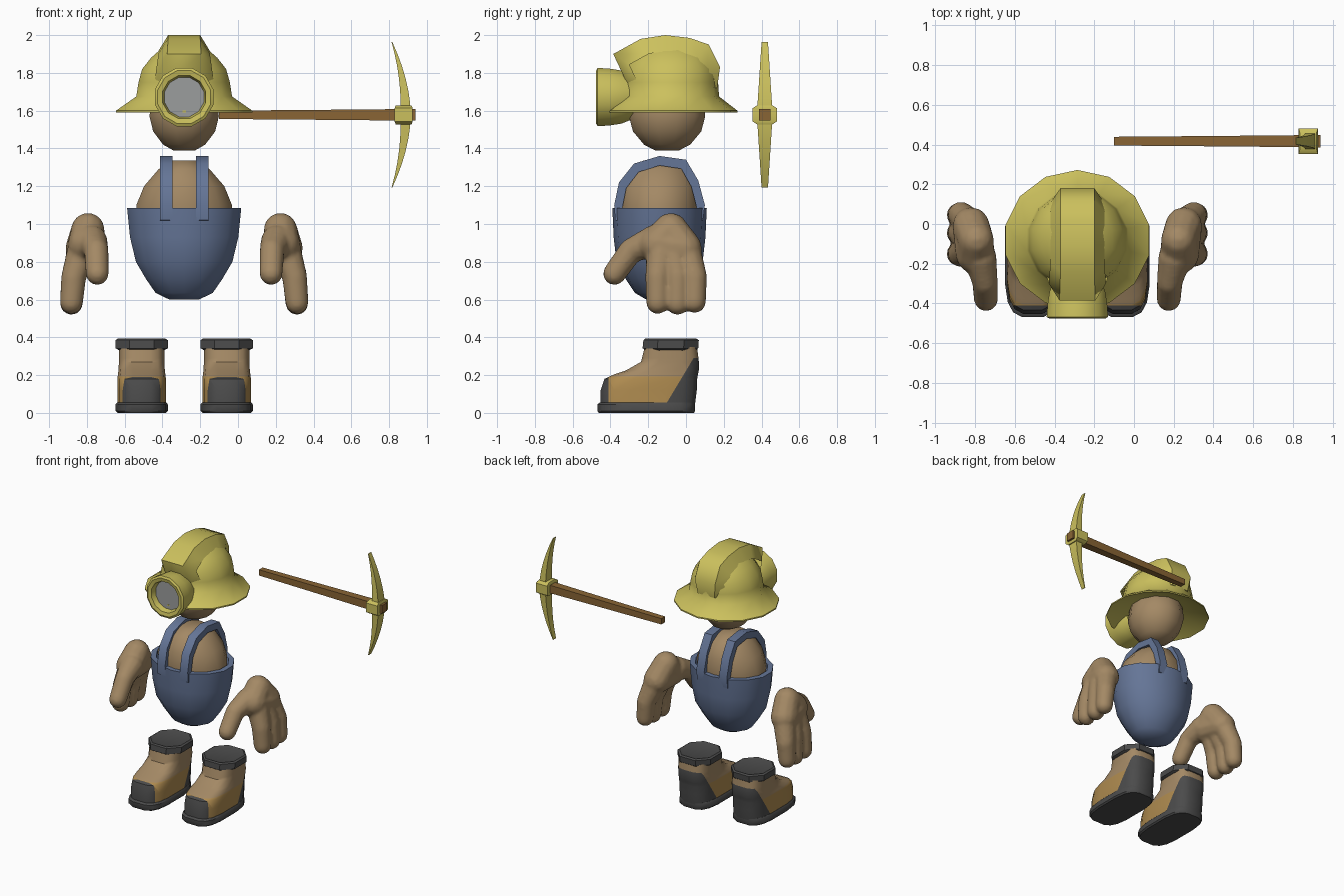
import bpy, bmesh, math
from mathutils import Vector

if "Cube" in bpy.data.objects:
    bpy.data.objects.remove(bpy.data.objects["Cube"])

CX = -0.285  # middle of the figure


def material(name, *rgb):
    m = bpy.data.materials.new(name)
    m.use_nodes = True
    m.diffuse_color = (*rgb, 1)
    m.node_tree.nodes["Principled BSDF"].inputs["Base Color"].default_value = (*rgb, 1)
    return m


yellow = material("helmet yellow", 0.60, 0.53, 0.11)
skin = material("skin tan", 0.37, 0.25, 0.13)
denim = material("denim blue", 0.13, 0.18, 0.31)
rubber = material("rubber grey", 0.07, 0.07, 0.07)
leather = material("light leather", 0.43, 0.26, 0.08)
wood = material("wood brown", 0.25, 0.13, 0.035)
glass = material("lens grey", 0.33, 0.34, 0.34)


def finish(name, bm, mats, angle=40):
    bmesh.ops.recalc_face_normals(bm, faces=bm.faces[:])
    me = bpy.data.meshes.new(name)
    bm.to_mesh(me)
    bm.free()
    for m in mats:
        me.materials.append(m)
    ob = bpy.data.objects.new(name, me)
    bpy.context.collection.objects.link(ob)
    bpy.ops.object.select_all(action="DESELECT")
    ob.select_set(True)
    bpy.context.view_layer.objects.active = ob
    bpy.ops.object.shade_smooth_by_angle(angle=math.radians(angle))
    return ob


def add_loft(bm, rings):
    """Skin a list of equal point rings and cap both ends."""
    rows = [[bm.verts.new(p) for p in r] for r in rings]
    n = len(rows[0])
    for a, b in zip(rows, rows[1:]):
        for i in range(n):
            j = (i + 1) % n
            bm.faces.new((a[i], a[j], b[j], b[i]))
    bm.faces.new(rows[0][::-1])
    bm.faces.new(rows[-1])


def loft(rings):
    bm = bmesh.new()
    add_loft(bm, rings)
    return bm


def oval(z, rx, ry, cx=CX, cy=0.0, n=12, power=1.0):
    pts = []
    for i in range(n):
        a = 2 * math.pi * (i + 0.5) / n
        c, s = math.cos(a), math.sin(a)
        pts.append((cx + rx * math.copysign(abs(c) ** power, c),
                    cy + ry * math.copysign(abs(s) ** power, s), z))
    return pts


# Head
head = [(1.39, 0.06), (1.42, 0.115), (1.49, 0.17), (1.57, 0.19), (1.66, 0.18), (1.74, 0.12)]
finish("head", loft([oval(z, r, r * 1.1, cy=-0.1) for z, r in head]), [skin])

# Helmet shell, with the hollow under its brim
shell = [(1.66, 0.20, 0.21), (1.59, 0.37, 0.352), (1.6, 0.37, 0.352), (1.675, 0.26, 0.255),
         (1.75, 0.248, 0.25), (1.82, 0.228, 0.245), (1.88, 0.18, 0.21),
         (1.94, 0.11, 0.15), (1.965, 0.05, 0.08)]
finish("helmet", loft([oval(z, rx, ry, cy=-0.08, n=14) for z, rx, ry in shell]), [yellow], 50)

# Raised crest running over the helmet from front to back
crest = [(-0.31, 1.74, 0.1), (-0.385, 1.9, 0.09), (-0.24, 1.98, 0.085), (-0.11, 2.0, 0.085),
         (0.02, 1.985, 0.085), (0.12, 1.95, 0.085), (0.18, 1.83, 0.085), (0.165, 1.72, 0.07)]
rings = []
for y, z, w in crest:
    iy, iz = -0.08 + (y + 0.08) * 0.72, 1.7 + (z - 1.7) * 0.72
    rings.append([(CX - w, y, z), (CX + w, y, z),
                  (CX + w * 1.6, iy, iz), (CX - w * 1.6, iy, iz)])
finish("helmet_crest", loft(rings), [yellow], 50)

# Lamp with a recessed lens
lamp = [(-0.28, 0.12), (-0.34, 0.145), (-0.40, 0.155), (-0.468, 0.16),
        (-0.476, 0.145), (-0.47, 0.118), (-0.43, 0.108)]
bm = loft([[(x + CX, y, z + 1.672) for x, z, _ in oval(0, r, r, cx=0)] for y, r in lamp])
bm.faces.ensure_lookup_table()
bm.faces[-1].material_index = 1
finish("helmet_lamp", bm, [yellow, glass])

# Torso
torso = [(0.95, 0.26, 0.21), (1.1, 0.262, 0.215), (1.2, 0.22, 0.205),
         (1.29, 0.14, 0.16), (1.335, 0.07, 0.09)]
finish("torso", loft([oval(z, rx, ry, cy=-0.14) for z, rx, ry in torso]), [skin])

# Overalls, with a thin turned rim
overalls = [(0.6, 0.08, 0.07), (0.635, 0.155, 0.13), (0.71, 0.208, 0.18), (0.8, 0.262, 0.228),
            (0.93, 0.294, 0.243), (1.085, 0.31, 0.25), (1.085, 0.27, 0.215), (1.0, 0.25, 0.2)]
finish("overalls", loft([oval(z, rx, ry, cy=-0.14, n=14) for z, rx, ry in overalls]), [denim])

# Shoulder straps
arch = [(-0.375, 1.02), (-0.38, 1.1), (-0.355, 1.22), (-0.275, 1.32), (-0.14, 1.36),
        (0.0, 1.34), (0.065, 1.23), (0.1, 1.1), (0.09, 1.02)]
for side, label in ((-1, "right"), (1, "left")):
    rings = []
    for y, z in arch:
        iy, iz = -0.14 + (y + 0.14) * 0.82, 1.0 + (z - 1.0) * 0.86
        a, b = CX + side * 0.062, CX + side * 0.128
        rings.append([(a, y, z), (b, y, z), (b, iy, iz), (a, iy, iz)])
    finish(label + "_strap", loft(rings), [denim])


# Hands: tapered round-ended limbs merged into one skin
def limb(bm, p0, r0, p1, r1):
    p0, p1 = Vector(p0), Vector(p1)
    turn = (p1 - p0).to_track_quat("Z", "Y")
    rings = []
    for centre, r, angles in ((p0, r0, (-80, -50, -25, 0)), (p1, r1, (0, 25, 50, 80))):
        for a in map(math.radians, angles):
            w = r * math.cos(a)
            rings.append([centre + turn @ Vector(p)
                          for p in oval(r * math.sin(a), w, w, cx=0)])
    add_loft(bm, rings)


def hand_limbs():
    wrist, thumb = (0.51, -0.08, 0.97), (0.465, -0.29, 0.86)
    yield wrist, 0.09, (0.515, -0.15, 0.89), 0.1
    yield wrist, 0.09, (0.535, -0.01, 0.87), 0.095
    yield (0.515, -0.15, 0.89), 0.1, (0.535, -0.01, 0.87), 0.095
    yield (0.49, -0.17, 0.91), 0.085, thumb, 0.066
    yield thumb, 0.066, (0.46, -0.378, 0.738), 0.062
    for y0, y1, tip in ((-0.13, -0.15, 0.585), (-0.07, -0.045, 0.58), (0.0, 0.045, 0.59)):
        yield (0.54, y0, 0.86), 0.08, (0.585, y1, 0.72), 0.067
        yield (0.585, y1, 0.72), 0.067, (0.597, y1, tip), 0.062


for side, label in ((-1, "right"), (1, "left")):
    bm = bmesh.new()
    for p0, r0, p1, r1 in hand_limbs():
        limb(bm, (CX + side * p0[0], *p0[1:]), r0, (CX + side * p1[0], *p1[1:]), r1)
    hand = finish(label + "_hand", bm, [skin], 180)
    fuse = hand.modifiers.new("fuse", "REMESH")
    fuse.mode, fuse.voxel_size, fuse.use_smooth_shade = "VOXEL", 0.012, True
    soften = hand.modifiers.new("soften", "SMOOTH")
    soften.factor, soften.iterations = 0.5, 5

# Boots
upper = [(0.04, 0.13, -0.455, 0.05), (0.12, 0.13, -0.455, 0.06), (0.18, 0.13, -0.435, 0.062),
         (0.205, 0.127, -0.38, 0.066), (0.225, 0.124, -0.32, 0.07), (0.27, 0.122, -0.24, 0.07),
         (0.35, 0.122, -0.22, 0.06)]
sole = [(0, 0.13, -0.465, 0.045), (0.01, 0.14, -0.472, 0.05),
        (0.045, 0.14, -0.472, 0.05), (0.055, 0.132, -0.46, 0.05)]
cuff = [(0.33, 0.125, -0.22, 0.06), (0.342, 0.148, -0.24, 0.075), (0.385, 0.148, -0.236, 0.078),
        (0.393, 0.135, -0.225, 0.065), (0.385, 0.11, -0.2, 0.04)]


def boot_part(rows, cx, n, power):
    return loft([oval(z, w, (y1 - y0) / 2, cx, (y0 + y1) / 2, n, power) for z, w, y0, y1 in rows])


def boot_colour(p):
    toe = p.y < -0.41 and p.z < 0.192
    heel = p.y > -0.11 + 0.6 * (p.z - 0.04) and p.z < 0.29
    if toe or heel:
        return 2
    return 1 if p.z < 0.192 else 0


for side, label in ((-1, "right"), (1, "left")):
    cx = CX + side * 0.225
    bm = boot_part(upper, cx, 16, 0.6)
    # Cut along the toe cap, the heel guard and the side panel
    for co, no in (((0, -0.41, 0), (0, 1, 0)), ((0, -0.11, 0.04), (0, 1, -0.6)),
                   ((0, 0, 0.192), (0, 0, 1)), ((0, 0, 0.29), (0, 0, 1))):
        bmesh.ops.bisect_plane(bm, geom=bm.verts[:] + bm.edges[:] + bm.faces[:],
                               plane_co=co, plane_no=no)
    for f in bm.faces:
        f.material_index = boot_colour(f.calc_center_median())
    finish(label + "_boot", bm, [skin, leather, rubber])
    finish(label + "_boot_sole", boot_part(sole, cx, 16, 0.6), [rubber])
    finish(label + "_boot_cuff", boot_part(cuff, cx, 8, 0.85), [rubber])

# Pickaxe handle
PY, PZ = 0.417, 1.578


def box_ring(x, y, z, dx, dy):
    return [(x - dx, y - dy, z), (x + dx, y - dy, z), (x + dx, y + dy, z), (x - dx, y + dy, z)]


handle = [[(x, PY + a * r, PZ + b * r) for a, b in ((-1, -1), (1, -1), (1, 1), (-1, 1))]
          for x, r in ((-0.1, 0.022), (0.4, 0.026), (0.94, 0.031))]
finish("pickaxe_handle", loft(handle), [wood])

# Pickaxe head: one curved blade tapering both ways from the collar
blade = []
for i in range(-6, 7):
    t = i / 6
    blade.append(box_ring(0.888 - 0.073 * t * t, PY, PZ + 0.385 * t,
                          0.027 - 0.025 * abs(t) ** 1.4, 0.042 - 0.025 * abs(t)))
finish("pickaxe_blade", loft(blade), [yellow])
collar = [(-0.05, 0.042, 0.042), (-0.035, 0.048, 0.064),
          (0.035, 0.048, 0.064), (0.05, 0.042, 0.042)]
finish("pickaxe_collar", loft([box_ring(0.877, PY, PZ + z, dx, dy) for z, dx, dy in collar]), [yellow])
